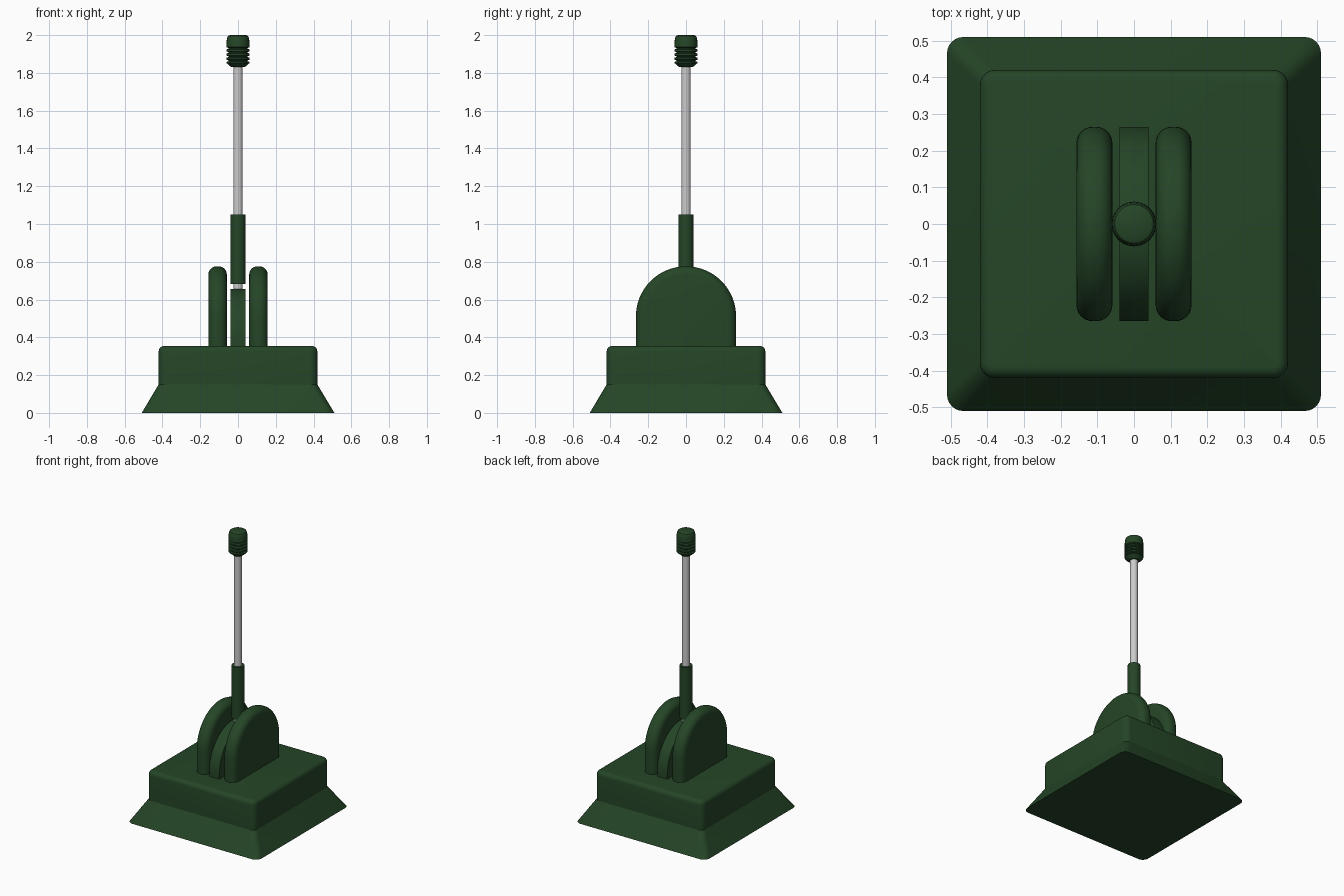
import bpy, bmesh, math
from math import sin, cos, pi

if "Cube" in bpy.data.objects:
    bpy.data.objects.remove(bpy.data.objects["Cube"])


def material(name, rgb):
    m = bpy.data.materials.new(name)
    m.diffuse_color = (*rgb, 1)
    m.use_nodes = True
    m.node_tree.nodes["Principled BSDF"].inputs["Base Color"].default_value = m.diffuse_color
    return m


GREEN = material("dark green paint", (0.018, 0.06, 0.02))
STEEL = material("light steel", (0.6, 0.6, 0.6))


def loft(name, rings, mat, angle=35):
    """Skin a stack of equal-length closed rings and cap both ends."""
    bm = bmesh.new()
    vs = [[bm.verts.new(p) for p in r] for r in rings]
    n = len(vs[0])
    for a, b in zip(vs, vs[1:]):
        for i in range(n):
            j = (i + 1) % n
            bm.faces.new((a[i], a[j], b[j], b[i]))
    bm.faces.new(vs[0][::-1])
    bm.faces.new(vs[-1])
    bmesh.ops.recalc_face_normals(bm, faces=bm.faces[:])
    me = bpy.data.meshes.new(name)
    bm.to_mesh(me)
    bm.free()
    me.materials.append(mat)
    ob = bpy.data.objects.new(name, me)
    bpy.context.collection.objects.link(ob)
    bpy.ops.object.select_all(action='DESELECT')
    ob.select_set(True)
    bpy.context.view_layer.objects.active = ob
    bpy.ops.object.shade_smooth_by_angle(angle=math.radians(angle))
    return ob


def rounded_square(half, r, z, seg=6):
    pts = []
    for q in range(4):
        for k in range(seg + 1):
            a = q * pi / 2 + k / seg * pi / 2
            cx = (half - r) * (1 if q in (0, 3) else -1)
            cy = (half - r) * (1 if q < 2 else -1)
            pts.append((cx + r * cos(a), cy + r * sin(a), z))
    return pts


def arch(x, r, zc, z0, seg=32):
    pts = [(x, r * cos(k * pi / seg), zc + r * sin(k * pi / seg)) for k in range(seg + 1)]
    return pts + [(x, -r, z0), (x, r, z0)]


def lathe(name, profile, mat, n=24):
    return loft(name, [[(r * cos(i * 2 * pi / n), r * sin(i * 2 * pi / n), z)
                        for i in range(n)] for r, z in profile], mat)


def arch_plate(name, x, half_t, bevel, r, zc, z0):
    """Arched plate standing across x with a rounded rim."""
    rings = []
    steps = [k * pi / 12 for k in range(7)]
    for a in steps:
        rings.append(arch(x - half_t + bevel * (1 - cos(a)), r - bevel * (1 - sin(a)), zc, z0))
    for a in reversed(steps):
        rings.append(arch(x + half_t - bevel * (1 - cos(a)), r - bevel * (1 - sin(a)), zc, z0))
    return loft(name, rings, GREEN)


# Base: flared skirt and block with a rounded top edge
base = [rounded_square(0.51, 0.045, 0), rounded_square(0.42, 0.04, 0.15)]
for k in range(6):
    a = k * pi / 10
    d = 0.03 * (1 - cos(a))
    base.append(rounded_square(0.42 - d, 0.04 - d, 0.325 + 0.03 * sin(a)))
loft("base", base, GREEN, 28)

# Pivot cheeks, mirrored left and right
for side, s in (("left", -1), ("right", 1)):
    arch_plate(side + "_cheek", s * 0.108, 0.049, 0.044, 0.265, 0.511, 0.34)

# Central pivot disc between the cheeks
arch_plate("pivot_disc", 0, 0.04, 0.003, 0.265, 0.392, 0.34)

# Lever: rod, sleeve and ribbed knob
lathe("lever_rod", [(0.025, 0.62), (0.025, 1.85)], STEEL)
lathe("lever_sleeve", [(0.041, 0.682), (0.041, 1.05)], GREEN)
knob = [(0.035, 1.83), (0.06, 1.851)]
for k in range(4):
    z = 1.851 + k * 0.022
    knob += [(0.061, z + 0.007), (0.05, z + 0.011), (0.05, z + 0.015), (0.061, z + 0.019)]
knob += [(0.06, 1.97), (0.058, 1.984), (0.053, 1.995), (0.044, 2.0)]
lathe("lever_knob", knob, GREEN)
